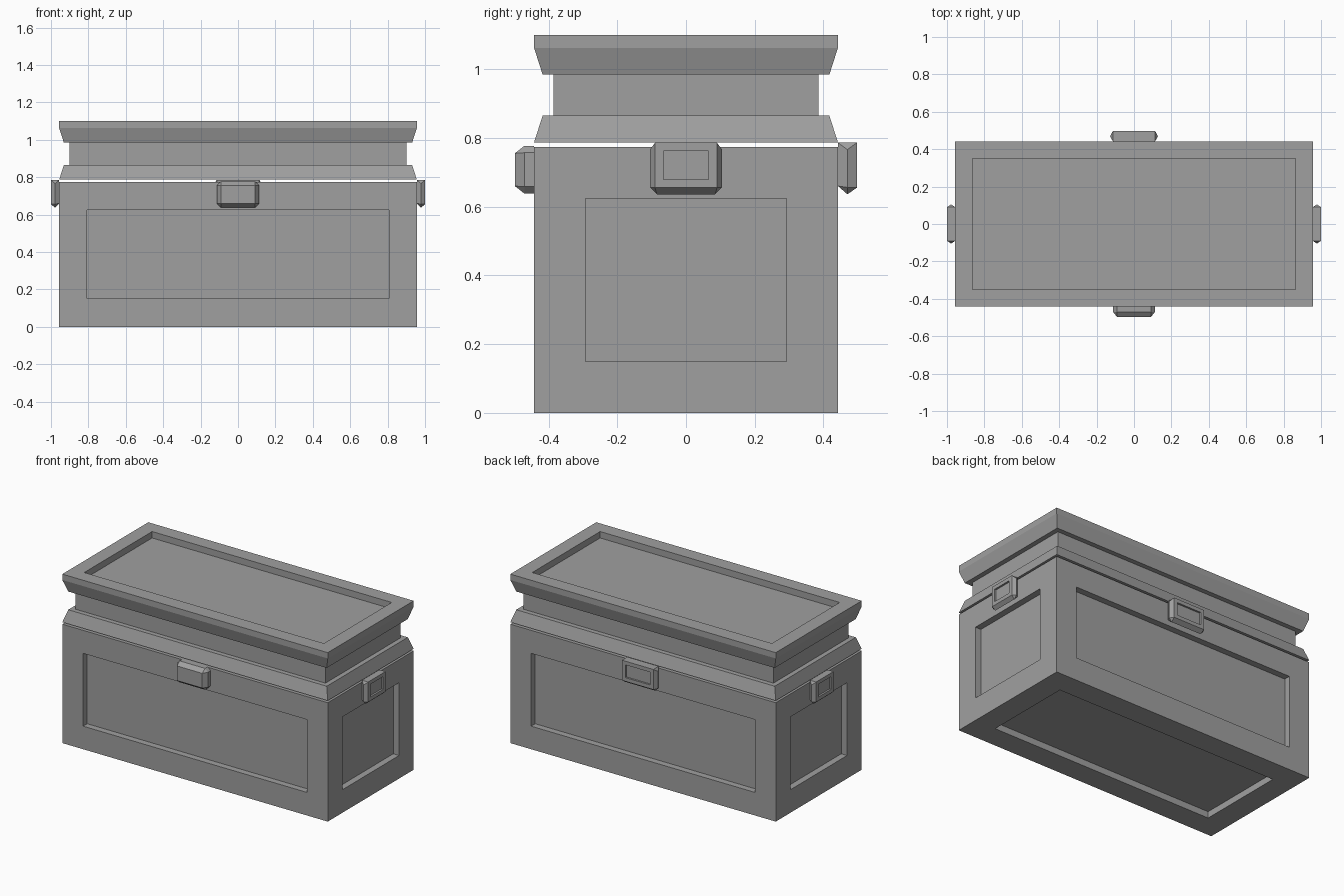
import bpy, bmesh
from mathutils import Matrix, Vector

old = bpy.data.objects.get("Cube")
if old:
    bpy.data.objects.remove(old, do_unlink=True)

grey = bpy.data.materials.new("stone_grey")
grey.use_nodes = True
colour = (0.35, 0.35, 0.35, 1)
grey.diffuse_color = colour
grey.node_tree.nodes["Principled BSDF"].inputs["Base Color"].default_value = colour


def finish(name, bm):
    bmesh.ops.recalc_face_normals(bm, faces=bm.faces[:])
    mesh = bpy.data.meshes.new(name)
    bm.to_mesh(mesh)
    bm.free()
    mesh.materials.append(grey)
    obj = bpy.data.objects.new(name, mesh)
    bpy.context.scene.collection.objects.link(obj)
    return obj


def recess(bm, faces, border, depth):
    """Square-walled panel sunk into each face."""
    bmesh.ops.inset_individual(bm, faces=faces, thickness=border, use_even_offset=True)
    bmesh.ops.inset_individual(bm, faces=faces, thickness=0, depth=-depth)


def stacked_box(name, levels):
    """Closed box whose half sizes change with height: (inset, z)."""
    bm = bmesh.new()
    rings = []
    for inset, z in levels:
        x, y = 0.956 - inset, 0.442 - inset
        rings.append([bm.verts.new(p) for p in
                      ((-x, -y, z), (x, -y, z), (x, y, z), (-x, y, z))])
    for a, b in zip(rings, rings[1:]):
        for i in range(4):
            j = (i + 1) % 4
            bm.faces.new((a[i], a[j], b[j], b[i]))
    bm.faces.new(rings[0][::-1])
    bm.faces.new(rings[-1])
    bmesh.ops.recalc_face_normals(bm, faces=bm.faces[:])
    bm.normal_update()
    return name, bm


# Chest body with a sunk panel on each side and underneath
name, bm = stacked_box("chest_body", [(0, 0), (0, 0.774)])
recess(bm, [f for f in bm.faces if f.normal.z < 0.5], 0.15, 0.042)
finish(name, bm)

# Moulded lid with a sunk top
name, bm = stacked_box("lid", [(0, 0.787), (0.025, 0.865), (0.056, 0.865), (0.056, 0.984),
                               (0.025, 0.984), (0, 1.062), (0, 1.1)])
recess(bm, [f for f in bm.faces if f.normal.z > 0.5 and f.calc_center_median().z > 1],
       0.093, 0.042)
finish(name, bm)


def rect(w, low, high, y):
    return [(x, y, z) for x in (-w, w) for z in (low, high)]


def octagon(w, low, high, c, y):
    return rect(w - c, low, high, y) + rect(w, low + c, high - c, y)


def latch(name, points, turn, wall, panel=None):
    """Faceted latch made on the -y side, then turned to its wall."""
    bm = bmesh.new()
    for p in points:
        bm.verts.new(p)
    bmesh.ops.convex_hull(bm, input=bm.verts[:])
    bmesh.ops.dissolve_limit(bm, angle_limit=0.02, verts=bm.verts[:], edges=bm.edges[:])
    bmesh.ops.recalc_face_normals(bm, faces=bm.faces[:])
    bm.normal_update()
    if panel:
        recess(bm, [f for f in bm.faces if f.normal.y < -0.99], panel, 0.012)
    place = Matrix.Rotation(turn, 4, "Z") @ Matrix.Translation(Vector((0, -wall, 0)))
    bm.transform(place)
    finish(name, bm)


def ridged(w, depth):
    """Points of a latch that is widest halfway out, flush at the top."""
    return (rect(w - 0.015, 0.66, 0.786, 0) + rect(w - 0.015, 0.655, 0.786, -depth)
            + octagon(w, 0.636, 0.786, 0.02, -depth / 2))


quarter = 1.5707963
latch("front_latch", octagon(0.112, 0.638, 0.777, 0.02, 0) + octagon(0.112, 0.638, 0.777, 0.02, -0.028)
      + rect(0.09, 0.66, 0.755, -0.056), 0, 0.442)
latch("back_latch", ridged(0.128, 0.055), 2 * quarter, 0.442, 0.024)
latch("left_latch", ridged(0.105, 0.044), quarter, 0.956, 0.024)
latch("right_latch", ridged(0.105, 0.044), -quarter, 0.956, 0.024)
